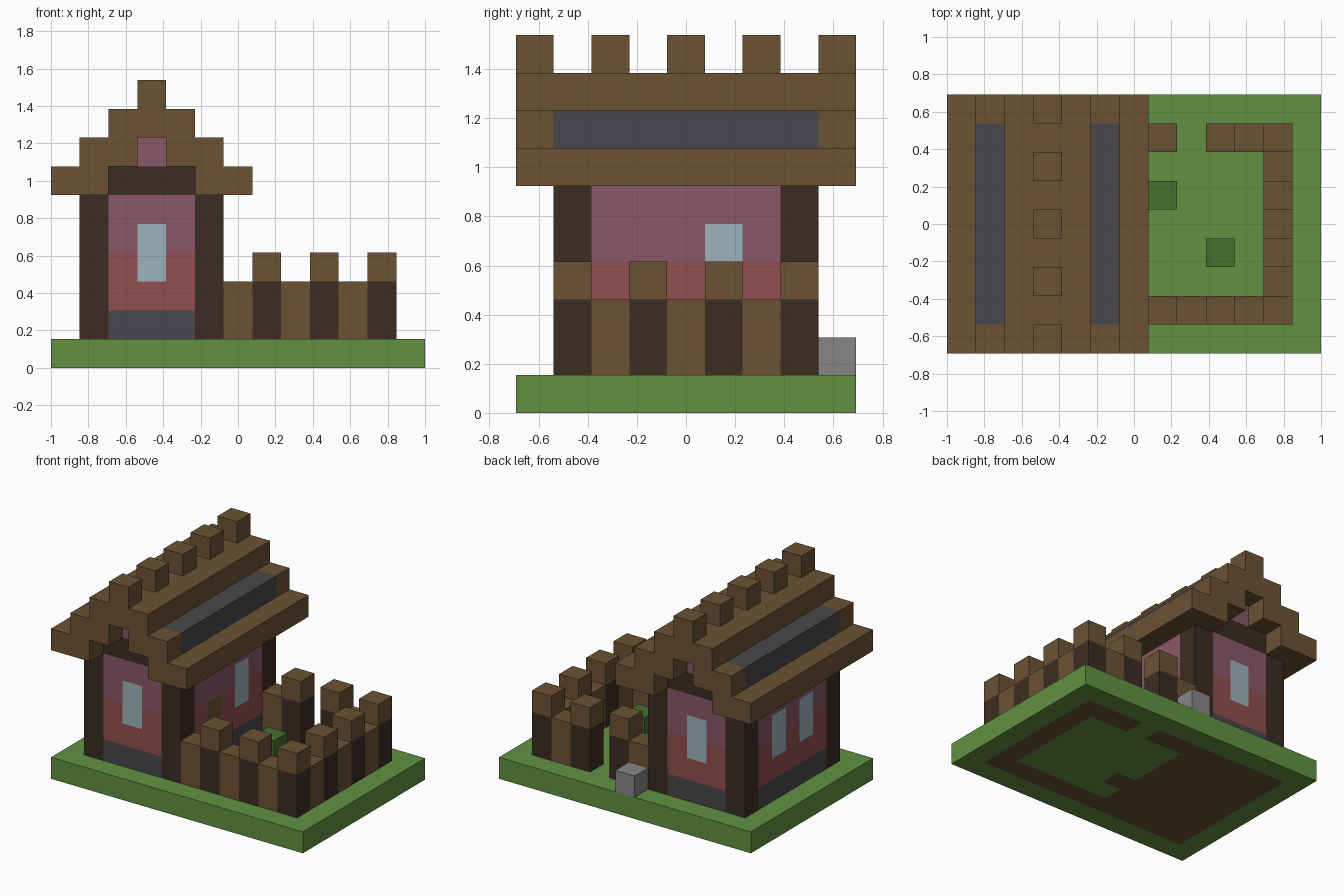
import bpy
import bmesh
from mathutils import Vector

if "Cube" in bpy.data.objects:
    bpy.data.objects.remove(bpy.data.objects["Cube"], do_unlink=True)

NX, NY = 13, 9          # base size in blocks
U = 2 / NX              # block size


def material(name, hexcode):
    srgb = [int(hexcode[i:i + 2], 16) / 255 for i in (0, 2, 4)]
    col = [c / 12.92 if c < 0.04045 else ((c + 0.055) / 1.055) ** 2.4 for c in srgb] + [1]
    m = bpy.data.materials.new(name)
    m.use_nodes = True
    m.diffuse_color = col
    m.node_tree.nodes["Principled BSDF"].inputs["Base Color"].default_value = col
    return m


grass = material("grass green", "629142")
wood = material("brown wood", "6B5234")
dark = material("dark wood", "3C2C22")
plaster = material("mauve plaster", "895768")
brick = material("red brick", "914F4F")
slate = material("slate grey", "4A474C")
glass = material("pale glass", "9DB4BC")
stone = material("stone grey", "868686")
leaf = material("bush green", "46702F")


def block_range(xs, ys, zs):
    """All block cells inside inclusive ranges."""
    return {(x, y, z) for x in range(xs[0], xs[1] + 1)
            for y in range(ys[0], ys[1] + 1)
            for z in range(zs[0], zs[1] + 1)}


def blocks(name, cells, rule):
    """Build the outer skin of a set of blocks; rule picks a material per face."""
    bm = bmesh.new()
    mats = []
    for cell in sorted(cells):
        centre = Vector(cell) + Vector((0.5, 0.5, 0.5))
        for axis in range(3):
            for sign in (-1, 1):
                n = Vector((0, 0, 0))
                n[axis] = sign
                if tuple(int(a + b) for a, b in zip(cell, n)) in cells:
                    continue
                a, b = Vector((0, 0, 0)), Vector((0, 0, 0))
                a[(axis + 1) % 3] = 0.5
                b[(axis + 2) % 3] = 0.5 * sign
                mid = centre + n / 2
                corners = [mid - a - b, mid + a - b, mid + a + b, mid - a + b]
                f = bm.faces.new([bm.verts.new(((c.x - NX / 2) * U, (c.y - NY / 2) * U, c.z * U))
                                  for c in corners])
                m = rule(cell, n) if callable(rule) else rule
                if m not in mats:
                    mats.append(m)
                f.material_index = mats.index(m)
    bmesh.ops.remove_doubles(bm, verts=bm.verts, dist=0.001)
    mesh = bpy.data.meshes.new(name)
    bm.to_mesh(mesh)
    bm.free()
    for m in mats:
        mesh.materials.append(m)
    obj = bpy.data.objects.new(name, mesh)
    bpy.context.collection.objects.link(obj)
    return obj


# Fence layout: front, side and back runs with a gateway in the back run
fence = block_range((6, 11), (1, 1), (1, 2)) | block_range((11, 11), (1, 7), (1, 2))
fence |= block_range((6, 11), (7, 7), (1, 2)) - block_range((8, 8), (7, 7), (1, 2))
house = block_range((1, 5), (1, 7), (1, 5))
doorstep = (6, 3)
floor = {(x, y) for x, y, z in fence | house} | {doorstep}


# Ground slab with the wooden floor showing underneath
def ground_rule(cell, n):
    at = cell[:2]
    if (n.z < 0 and at in floor) or (n.z > 0 and at == doorstep):
        return wood
    return grass


blocks("ground", block_range((0, NX - 1), (0, NY - 1), (0, 0)), ground_rule)

# Corner posts
posts = {c for c in house if c[0] in (1, 5) and c[1] in (1, 7)}
blocks("corner_posts", posts, dark)


# Walls in bands, with windows and a side door
def wall_rule(cell, n):
    x, y, z = cell
    if n.x > 0 and y == 3 and z <= 3:
        return wood
    if z in (3, 4) and ((n.y and x == 3) or (n.x and y == 5) or (n.x < 0 and y == 3)):
        return glass
    return slate if z == 1 else brick if z <= 3 else plaster


blocks("walls", house - posts, wall_rule)

# Gable ends: dark tie beams with plaster above
for side, y in (("front", 1), ("back", 7)):
    blocks(side + "_gable_beam", block_range((2, 4), (y, y), (6, 6)), dark)
    blocks(side + "_gable_panel", block_range((3, 3), (y, y), (7, 7)), plaster)

# Stepped roof, slate strips and ridge blocks
roof = block_range((2, 4), (0, 8), (8, 8))
for x, z in ((0, 6), (5, 6), (1, 7), (4, 7)):
    roof |= block_range((x, x + 1), (0, 8), (z, z))
strips = block_range((1, 1), (1, 7), (7, 7)) | block_range((5, 5), (1, 7), (7, 7))
blocks("roof", roof - strips, wood)
blocks("roof_slates", strips, slate)
blocks("ridge_blocks", {(3, y, 9) for y in range(0, 9, 2)}, wood)

# Fence panels alternate with taller capped posts
tall = {c for c in fence if c[0] % 2 and c[1] % 2}
blocks("fence_panels", fence - tall, wood)
blocks("fence_posts", tall, dark)
blocks("fence_caps", {(x, y, 3) for x, y, z in tall}, wood)

# Yard details
blocks("bushes", {(7, 5, 1), (9, 3, 1)}, leaf)
blocks("stone_block", {(6, 8, 1)}, stone)
